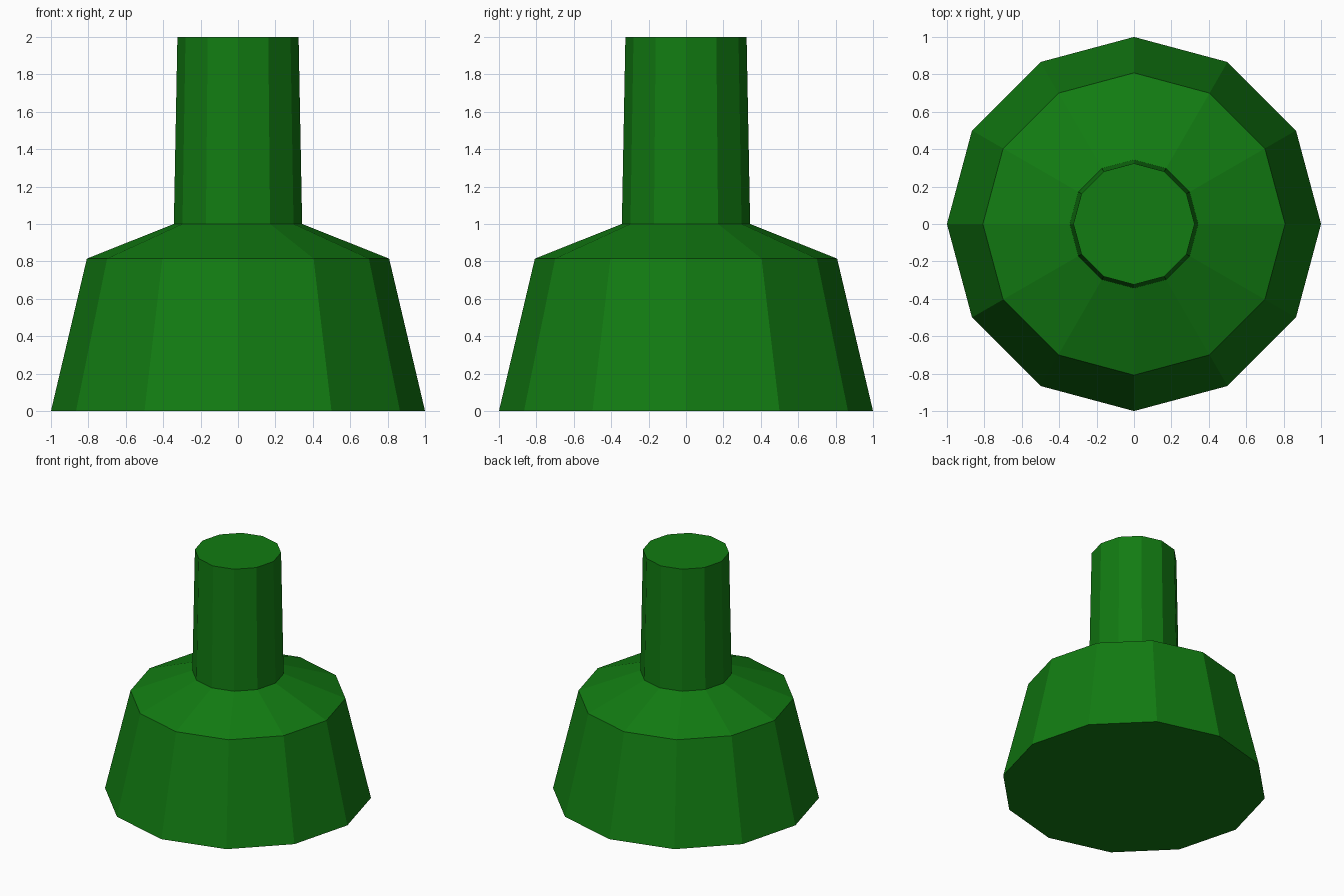
import bpy, bmesh, math

if "Cube" in bpy.data.objects:
    bpy.data.objects.remove(bpy.data.objects["Cube"])

SIDES = 12

green = bpy.data.materials.new("bottle green")
green.diffuse_color = (0.006, 0.2, 0.006, 1)
green.use_nodes = True
green.node_tree.nodes["Principled BSDF"].inputs["Base Color"].default_value = green.diffuse_color


def lathe(name, profile, material):
    """Revolve (radius, height) points into a closed faceted solid."""
    bm = bmesh.new()
    rings = []
    for r, z in profile:
        rings.append([bm.verts.new((r * math.cos(math.tau * i / SIDES),
                                    r * math.sin(math.tau * i / SIDES), z))
                      for i in range(SIDES)])
    for low, high in zip(rings, rings[1:]):
        for i in range(SIDES):
            j = (i + 1) % SIDES
            bm.faces.new((low[i], low[j], high[j], high[i]))
    bm.faces.new(rings[0][::-1])
    bm.faces.new(rings[-1])
    mesh = bpy.data.meshes.new(name)
    bm.to_mesh(mesh)
    bm.free()
    mesh.materials.append(material)
    obj = bpy.data.objects.new(name, mesh)
    bpy.context.collection.objects.link(obj)
    return obj


# Flared base, sloping shoulder and slightly tapered neck in one solid
lathe("flask_body", [(1.0, 0), (0.808, 0.815), (0.343, 1.0), (0.324, 2.0)], green)
